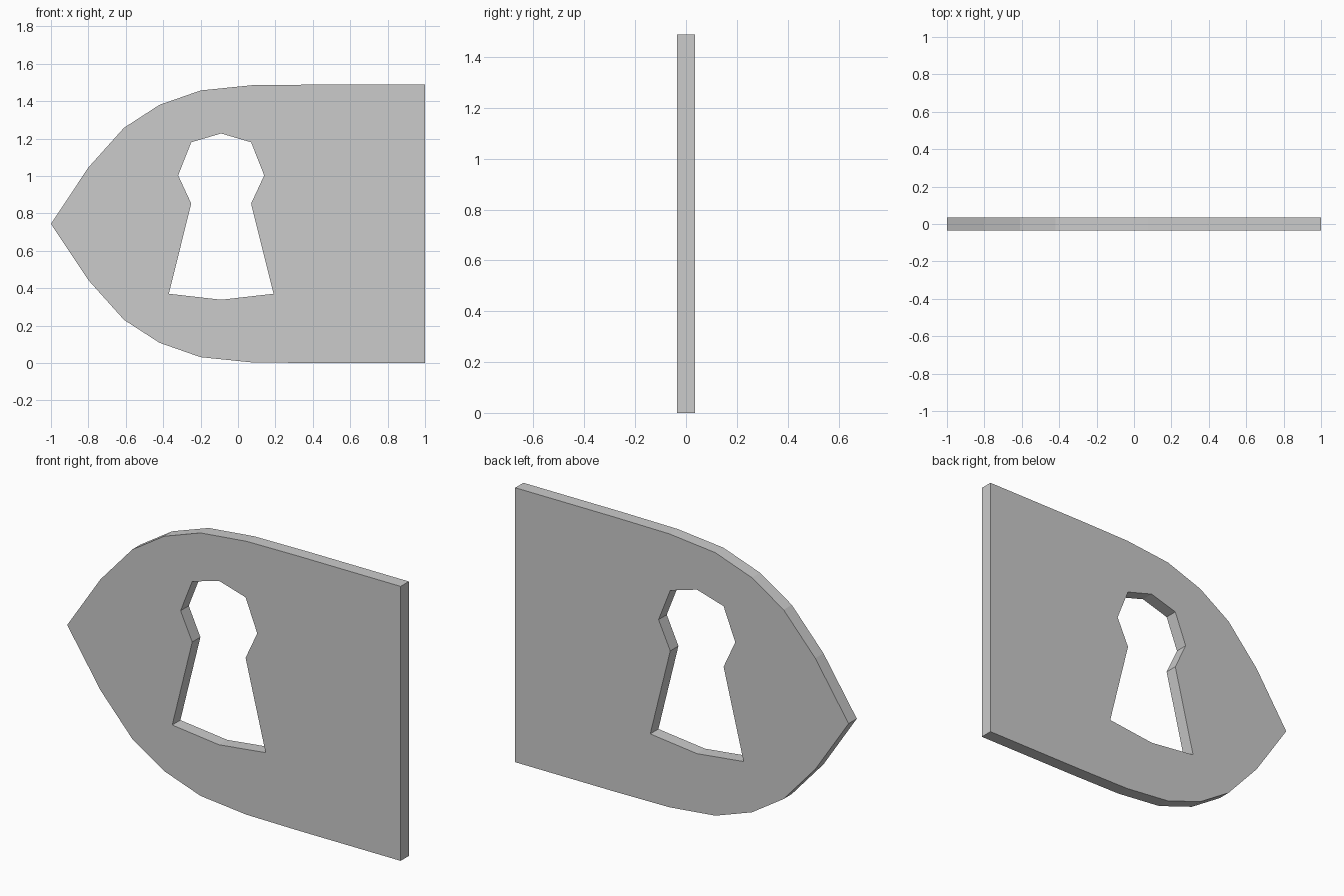
import bpy, bmesh

if "Cube" in bpy.data.objects:
    bpy.data.objects.remove(bpy.data.objects["Cube"])

HALF_T = 0.035   # half thickness
MID_Z = 0.744    # height of the pointed tip
HOLE_X = -0.09   # keyhole axis

# Upper half of the plate edge, from the tip to the straight end
upper = [(-0.80, 1.045), (-0.61, 1.257), (-0.42, 1.38), (-0.20, 1.457),
         (0.075, 1.485), (0.39, 1.488), (1.0, 1.488)]
lower = [(x, 2 * MID_Z - z) for x, z in reversed(upper)]
outline = [(-1.0, MID_Z)] + upper + lower

# Right half of the keyhole as (half width, height), top to bottom
half = [(0.16, 1.18), (0.23, 1.003), (0.16, 0.852), (0.28, 0.37)]
keyhole = ([(HOLE_X, 1.227)] + [(HOLE_X + w, z) for w, z in half]
           + [(HOLE_X, 0.338)] + [(HOLE_X - w, z) for w, z in reversed(half)])


def add_loop(bm, points):
    verts = [bm.verts.new((x, -HALF_T, z)) for x, z in points]
    return [bm.edges.new((v, verts[(i + 1) % len(verts)]))
            for i, v in enumerate(verts)]


# Plate face with the keyhole left open, then extruded to thickness
bm = bmesh.new()
edges = add_loop(bm, outline) + add_loop(bm, keyhole)
bmesh.ops.triangle_fill(bm, edges=edges, use_beauty=True, normal=(0, -1, 0))
ext = bmesh.ops.extrude_face_region(bm, geom=bm.faces[:], use_keep_orig=True)
moved = [g for g in ext["geom"] if isinstance(g, bmesh.types.BMVert)]
bmesh.ops.translate(bm, verts=moved, vec=(0, 2 * HALF_T, 0))
bmesh.ops.recalc_face_normals(bm, faces=bm.faces[:])

mesh = bpy.data.meshes.new("keyhole_plate")
bm.to_mesh(mesh)
bm.free()
plate = bpy.data.objects.new("keyhole_plate", mesh)
bpy.context.collection.objects.link(plate)
